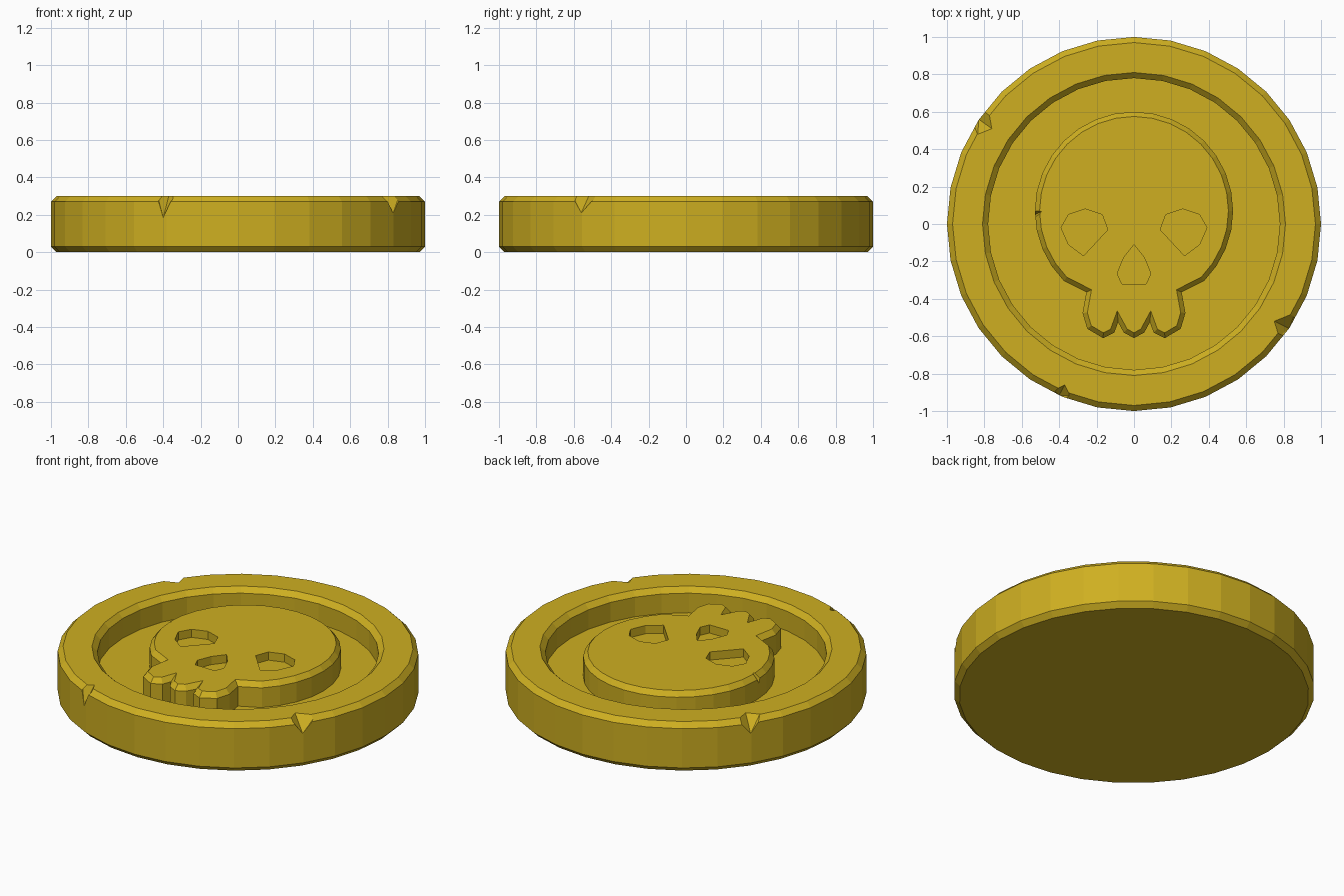
import bpy, bmesh, math
from mathutils import Vector

if "Cube" in bpy.data.objects:
    bpy.data.objects.remove(bpy.data.objects["Cube"])

SEG = 32
TOP, FLOOR = 0.30, 0.15


def to_object(name, bm):
    bmesh.ops.recalc_face_normals(bm, faces=bm.faces)
    mesh = bpy.data.meshes.new(name)
    bm.to_mesh(mesh)
    bm.free()
    obj = bpy.data.objects.new(name, mesh)
    bpy.context.collection.objects.link(obj)
    return obj


def stack(name, rings):
    """Solid from equal-length rings of 3D points, capped at both ends."""
    bm = bmesh.new()
    rows = [[bm.verts.new(p) for p in ring] for ring in rings]
    n = len(rows[0])
    for a, b in zip(rows, rows[1:]):
        for i in range(n):
            j = (i + 1) % n
            bm.faces.new((a[i], a[j], b[j], b[i]))
    bm.faces.new(rows[0][::-1])
    bm.faces.new(rows[-1])
    return to_object(name, bm)


def at_height(points, z):
    return [(x, y, z) for x, y in points]


def circle(r):
    return [(r * math.cos(math.tau * i / SEG), r * math.sin(math.tau * i / SEG)) for i in range(SEG)]


def mirrored(half):
    """Close a half outline whose first and last points may lie on x = 0."""
    return half + [(-x, y) for x, y in reversed(half) if x > 1e-6]


def inset(points, d):
    """Mitred inward offset of a clockwise outline."""
    out, n = [], len(points)
    for i in range(n):
        p, q, r = (Vector(points[k % n]) for k in (i - 1, i, i + 1))
        e, f = (q - p).normalized(), (r - q).normalized()
        a, b = Vector((e.y, -e.x)), Vector((f.y, -f.x))
        out.append(tuple(q + (a + b) * (d / (1 + a.dot(b)))))
    return out


def nick(name, inner, low, left, right):
    """Chip cutter: V groove running outward from an inner point."""
    def out(p, z):
        return (p[0] * 1.15, p[1] * 1.15, z)
    pts = [(*p, z) for p in (inner, left, right) for z in (TOP, TOP + 0.1)]
    pts += [out(p, z) for p in (left, right) for z in (TOP, TOP + 0.1)]
    pts += [low, out(low, low[2])]
    bm = bmesh.new()
    for p in pts:
        bm.verts.new(p)
    res = bmesh.ops.convex_hull(bm, input=bm.verts)
    loose = [v for v in bm.verts if not v.link_faces]
    bmesh.ops.delete(bm, geom=loose, context='VERTS')
    return to_object(name, bm)


def combine(target, tool, operation):
    mod = target.modifiers.new(tool.name, 'BOOLEAN')
    mod.object, mod.operation, mod.solver = tool, operation, 'EXACT'
    bpy.context.view_layer.objects.active = target
    bpy.ops.object.modifier_apply(modifier=mod.name)
    bpy.data.objects.remove(tool)


# Coin disc with chamfered rim and recessed field
profile = [(0.97, 0), (1, 0.03), (1, TOP - 0.03), (0.97, TOP),
           (0.81, TOP), (0.78, TOP - 0.03), (0.78, FLOOR)]
coin = stack("coin", [at_height(circle(r), z) for r, z in profile])

# Raised skull: round cranium, narrow jaw with three teeth
half = [(0.53 * math.sin(math.tau * i / SEG), 0.07 + 0.53 * math.cos(math.tau * i / SEG)) for i in range(13)]
half += [(0.255, -0.365), (0.275, -0.475), (0.25, -0.56), (0.165, -0.61),
         (0.105, -0.58), (0.085, -0.525), (0.055, -0.58), (0, -0.61)]
outline = mirrored(half)
skull = stack("skull", [at_height(outline, FLOOR - 0.05), at_height(outline, TOP - 0.03),
                        at_height(inset(outline, 0.025), TOP)])
combine(coin, skull, 'UNION')

# Eye and nose sockets
eye = [(0.14, -0.03), (0.17, 0.05), (0.26, 0.08), (0.35, 0.05),
       (0.39, -0.02), (0.35, -0.11), (0.27, -0.17)]
nose = mirrored([(0, -0.11), (0.055, -0.18), (0.09, -0.265), (0.065, -0.32)])
for name, pts in (("right_eye", eye), ("left_eye", [(-x, y) for x, y in eye]), ("nose", nose)):
    combine(coin, stack(name, [at_height(pts, TOP - 0.05), at_height(pts, TOP + 0.1)]), 'DIFFERENCE')

# Chips in the rim and one on the skull's side
for chip in (nick("rim_chip_a", (-0.76, 0.51), (-0.83, 0.56, 0.21), (-0.835, 0.48), (-0.78, 0.62)),
             nick("rim_chip_b", (0.75, -0.52), (0.83, -0.56, 0.21), (0.86, -0.475), (0.775, -0.60)),
             nick("rim_chip_c", (-0.37, -0.86), (-0.40, -0.915, 0.185), (-0.43, -0.89), (-0.34, -0.92)),
             nick("skull_chip", (-0.495, 0.065), (-0.53, 0.05, 0.24), (-0.53, 0.085), (-0.53, 0.02))):
    combine(coin, chip, 'DIFFERENCE')

# Gold colour
gold = bpy.data.materials.new("gold")
gold.diffuse_color = (0.62, 0.43, 0.015, 1)
gold.use_nodes = True
gold.node_tree.nodes["Principled BSDF"].inputs["Base Color"].default_value = gold.diffuse_color
coin.data.materials.clear()
coin.data.materials.append(gold)
for poly in coin.data.polygons:
    poly.material_index = 0
    poly.use_smooth = False
